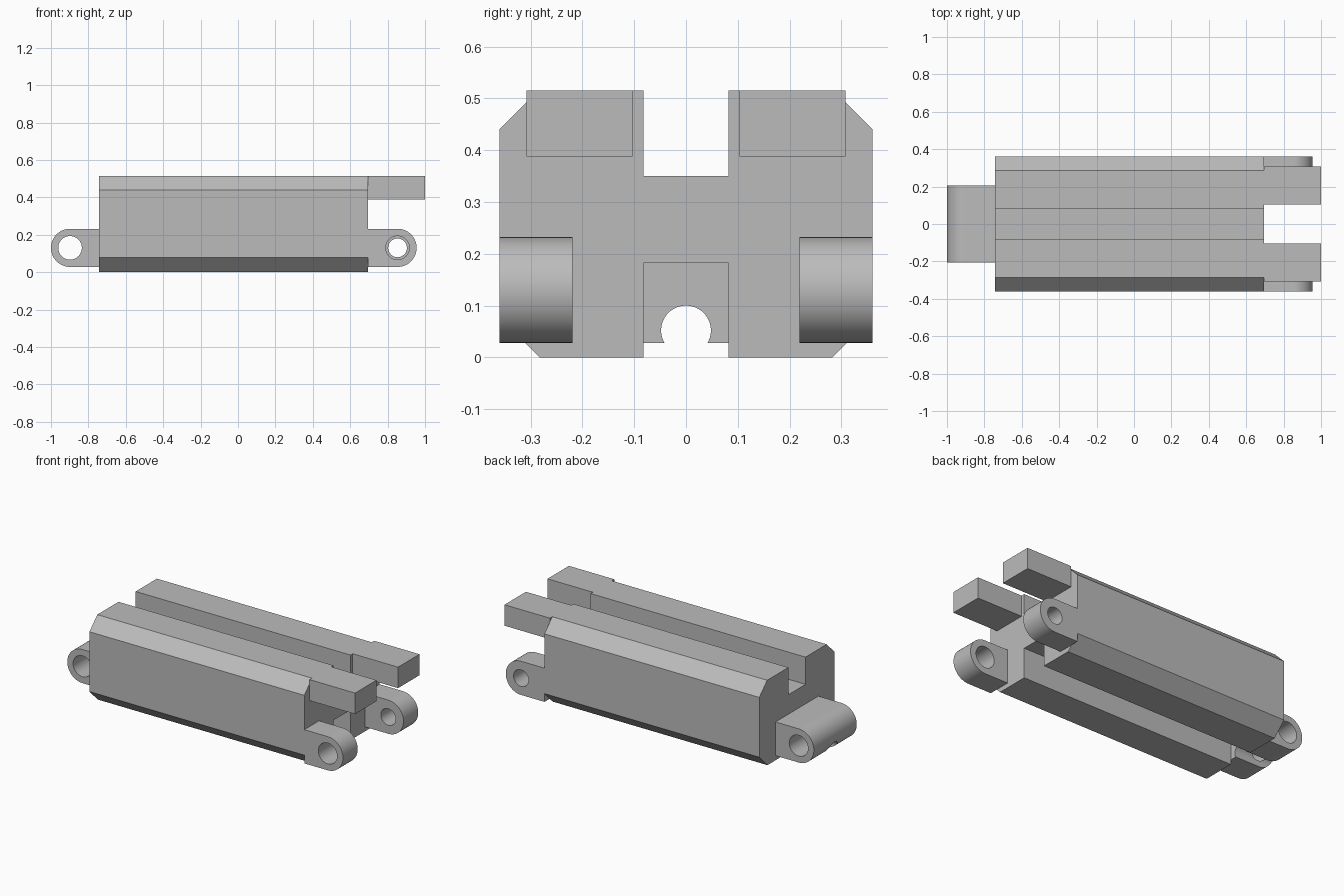
import bpy, bmesh, math
from mathutils import Vector

default = bpy.data.objects.get("Cube")
if default:
    bpy.data.objects.remove(default, do_unlink=True)

grey = bpy.data.materials.new("plain grey")
grey.use_nodes = True
COLOUR = (0.5, 0.5, 0.5, 1)
grey.diffuse_color = COLOUR
grey.node_tree.nodes["Principled BSDF"].inputs["Base Color"].default_value = COLOUR


def prism(name, points, offset):
    """Extrude a planar outline along an offset."""
    bm = bmesh.new()
    face = bm.faces.new([bm.verts.new(p) for p in points])
    ext = bmesh.ops.extrude_face_region(bm, geom=[face])
    verts = [v for v in ext["geom"] if isinstance(v, bmesh.types.BMVert)]
    bmesh.ops.translate(bm, verts=verts, vec=Vector(offset))
    bmesh.ops.recalc_face_normals(bm, faces=bm.faces)
    mesh = bpy.data.meshes.new(name)
    bm.to_mesh(mesh)
    bm.free()
    mesh.materials.append(grey)
    obj = bpy.data.objects.new(name, mesh)
    bpy.context.collection.objects.link(obj)
    return obj


def arc(cx, cz, r, start, end, steps):
    angles = [math.radians(start + (end - start) * i / steps) for i in range(steps + 1)]
    return [(cx + r * math.cos(a), cz + r * math.sin(a)) for a in angles]


def cut(obj, cutter):
    """Subtract a cutter, apply the cut and remove the cutter."""
    mod = obj.modifiers.new("cut", "BOOLEAN")
    mod.operation, mod.solver, mod.object = "DIFFERENCE", "EXACT", cutter
    select(obj)
    bpy.ops.object.modifier_apply(modifier=mod.name)
    bpy.data.objects.remove(cutter, do_unlink=True)


def select(obj):
    bpy.ops.object.select_all(action="DESELECT")
    obj.select_set(True)
    bpy.context.view_layer.objects.active = obj


def circle(cx, cz, r):
    return arc(cx, cz, r, 0, 360, 64)[:-1]


def lug(name, cx, base_x, y0, y1, hole):
    """Rounded hinge ear with a pin hole, growing out of the body end."""
    side = 1 if cx > base_x else -1
    outline = [(cx + side * (x - cx), z) for x, z in arc(cx, PIN_Z, LUG_R, -90, 90, 40)]
    outline += [(base_x, PIN_Z + LUG_R), (base_x, PIN_Z - LUG_R)]
    obj = prism(name, [(x, y0, z) for x, z in outline], (0, y1 - y0, 0))
    pin = prism("pin_cutter", [(x, y0 - 0.05, z) for x, z in circle(cx, PIN_Z, hole)],
                (0, y1 - y0 + 0.1, 0))
    cut(obj, pin)
    return obj


BACK_X, FRONT_X = -0.743, 0.696
PIN_Z, LUG_R = 0.13, 0.102

# Body: chamfered bar with a slot along the top and the bottom
half = [(0.082, 0.35), (0.082, 0.515), (0.285, 0.515), (0.36, 0.44),
        (0.36, 0.078), (0.282, 0), (0.082, 0), (0.082, 0.182)]
section = half + [(-y, z) for y, z in reversed(half)]
prism("body", [(BACK_X, y, z) for y, z in section], (FRONT_X - BACK_X, 0, 0))

# Wide hinge knuckle with a round channel along its underside
knuckle = lug("hinge_knuckle", -0.898, BACK_X, -0.205, 0.205, 0.063)
channel = prism("channel_cutter", [(-1.1, y, z) for y, z in circle(0, 0.052, 0.048)],
                (0.5, 0, 0))
cut(knuckle, channel)

# Paired hinge ears, the rear one with the narrower hole
ears = [lug("front_hinge_ear", 0.853, FRONT_X, -0.36, -0.219, 0.063),
        lug("rear_hinge_ear", 0.853, FRONT_X, 0.219, 0.36, 0.05)]

# Paired square prongs
for name, side in (("front_prong", -1), ("rear_prong", 1)):
    corners = [(0.103, 0.388), (0.308, 0.388), (0.308, 0.515), (0.103, 0.515)]
    prism(name, [(FRONT_X, side * y, z) for y, z in corners], (1 - FRONT_X, 0, 0))

# Smooth only the rounded parts
for obj in [knuckle] + ears:
    select(obj)
    bpy.ops.object.shade_smooth_by_angle(angle=math.radians(30))
